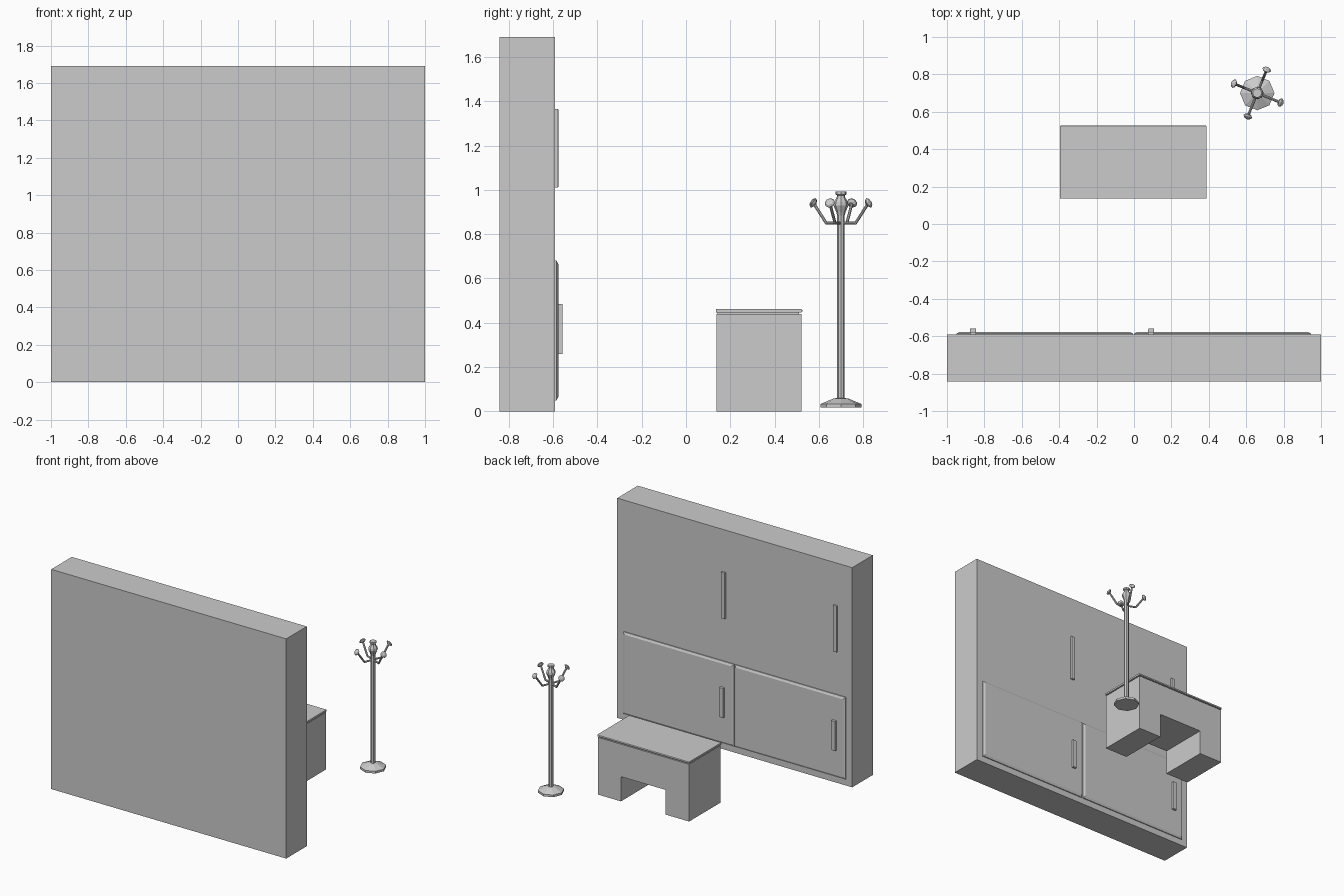
import bpy, bmesh, math
from mathutils import Vector, Matrix

if "Cube" in bpy.data.objects:
    bpy.data.objects.remove(bpy.data.objects["Cube"])


def finish(name, bm):
    bmesh.ops.recalc_face_normals(bm, faces=bm.faces)
    me = bpy.data.meshes.new(name)
    bm.to_mesh(me)
    bm.free()
    ob = bpy.data.objects.new(name, me)
    bpy.context.collection.objects.link(ob)
    return ob


def box(name, x0, x1, y0, y1, z0, z1, bevel=0.0):
    bm = bmesh.new()
    bmesh.ops.create_cube(bm, size=1)
    for v in bm.verts:
        v.co = Vector((x1 if v.co.x > 0 else x0,
                       y1 if v.co.y > 0 else y0,
                       z1 if v.co.z > 0 else z0))
    if bevel:
        # round only the edges of the +y face
        edges = [e for e in bm.edges if all(v.co.y > y1 - 1e-5 for v in e.verts)]
        bmesh.ops.bevel(bm, geom=edges, offset=bevel, segments=2, profile=0.5, affect='EDGES')
    return finish(name, bm)


def lathe(name, profile, sides, matrix, phase=0.0):
    bm = bmesh.new()
    rings = []
    for r, z in profile:
        rings.append([bm.verts.new(matrix @ Vector((r * math.cos(phase + math.tau * i / sides),
                                                    r * math.sin(phase + math.tau * i / sides), z)))
                      for i in range(sides)])
    for a, b in zip(rings, rings[1:]):
        for i in range(sides):
            j = (i + 1) % sides
            bm.faces.new((a[i], a[j], b[j], b[i]))
    bm.faces.new(rings[0])
    bm.faces.new(rings[-1])
    return finish(name, bm)


def along(start, direction):
    return Matrix.Translation(start) @ direction.to_track_quat('Z', 'Y').to_matrix().to_4x4()


def rod(name, a, b, r, sides=8):
    return lathe(name, [(r, 0), (r, (b - a).length)], sides, along(a, b - a))


# Wardrobe body
FACE = -0.592
box("wardrobe_body", -1, 1, -0.842, FACE, 0, 1.69)

# Lower doors with chamfered rims, and handles for lower and upper doors
for side, x0, hx in (("left", -0.948, -0.86), ("right", 0.002, 0.092)):
    x1 = x0 + 0.943
    bm = bmesh.new()
    rings = []
    for inset, y in ((0, FACE - 0.005), (0, FACE + 0.007), (0.016, FACE + 0.015)):
        rings.append([bm.verts.new((x, y, z)) for x, z in (
            (x0 + inset, 0.048 + inset), (x1 - inset, 0.048 + inset),
            (x1 - inset, 0.68 - inset), (x0 + inset, 0.68 - inset))])
    for a, b in zip(rings, rings[1:]):
        for i in range(4):
            j = (i + 1) % 4
            bm.faces.new((a[i], a[j], b[j], b[i]))
    bm.faces.new(rings[0])
    bm.faces.new(rings[-1])
    finish(side + "_lower_door", bm)
    box(side + "_lower_handle", hx - 0.016, hx + 0.016, FACE + 0.01, FACE + 0.034, 0.258, 0.485, 0.003)
    box(side + "_upper_handle", hx - 0.016, hx + 0.016, FACE - 0.005, FACE + 0.015, 1.01, 1.365, 0.003)

# Bench: arch-shaped body extruded in depth
bm = bmesh.new()
outline = [(-0.392, 0), (-0.192, 0), (-0.192, 0.19), (0.188, 0.19),
           (0.188, 0), (0.384, 0), (0.384, 0.44), (-0.392, 0.44)]
face = bm.faces.new([bm.verts.new((x, 0.138, z)) for x, z in outline])
ext = bmesh.ops.extrude_face_region(bm, geom=[face])
for v in ext["geom"]:
    if isinstance(v, bmesh.types.BMVert):
        v.co.y = 0.522
bm.faces.new([v for v in face.verts]) if not face.is_valid else None
finish("bench_body", bm)
box("bench_groove", -0.38, 0.372, 0.142, 0.51, 0.435, 0.45)
box("bench_top", -0.396, 0.388, 0.136, 0.526, 0.447, 0.461, 0.005)

# Coat rack: base, pole and turned finial
C = Vector((0.659, 0.70, 0))
M = Matrix.Translation(C)
lathe("rack_base", [(0.092, 0.016), (0.092, 0.033), (0.035, 0.057), (0.016, 0.06)], 8, M)
lathe("rack_pole", [(0.017, 0.055), (0.017, 0.9)], 8, M)
lathe("rack_finial", [(0.017, 0.885), (0.021, 0.9), (0.034, 0.93), (0.032, 0.945), (0.02, 0.965),
                      (0.017, 0.975), (0.025, 0.98), (0.025, 0.993)], 8, M)

# Four bent arms with mushroom knobs
for k in range(4):
    a = math.radians(-22 + 90 * k)
    out = Vector((math.cos(a), math.sin(a), 0))

    def at(r, z):
        return C + out * r + Vector((0, 0, z))

    rod(f"rack_arm_lower_{k}", at(0.01, 0.85), at(0.074, 0.85), 0.007)
    rod(f"rack_arm_upper_{k}", at(0.07, 0.848), at(0.132, 0.938), 0.007)
    axis = out * 0.85 + Vector((0, 0, 0.5))
    lathe(f"rack_knob_{k}", [(0.009, -0.006), (0.023, 0.004), (0.024, 0.008), (0.017, 0.015), (0.005, 0.018)],
          8, along(at(0.129, 0.938), axis))
